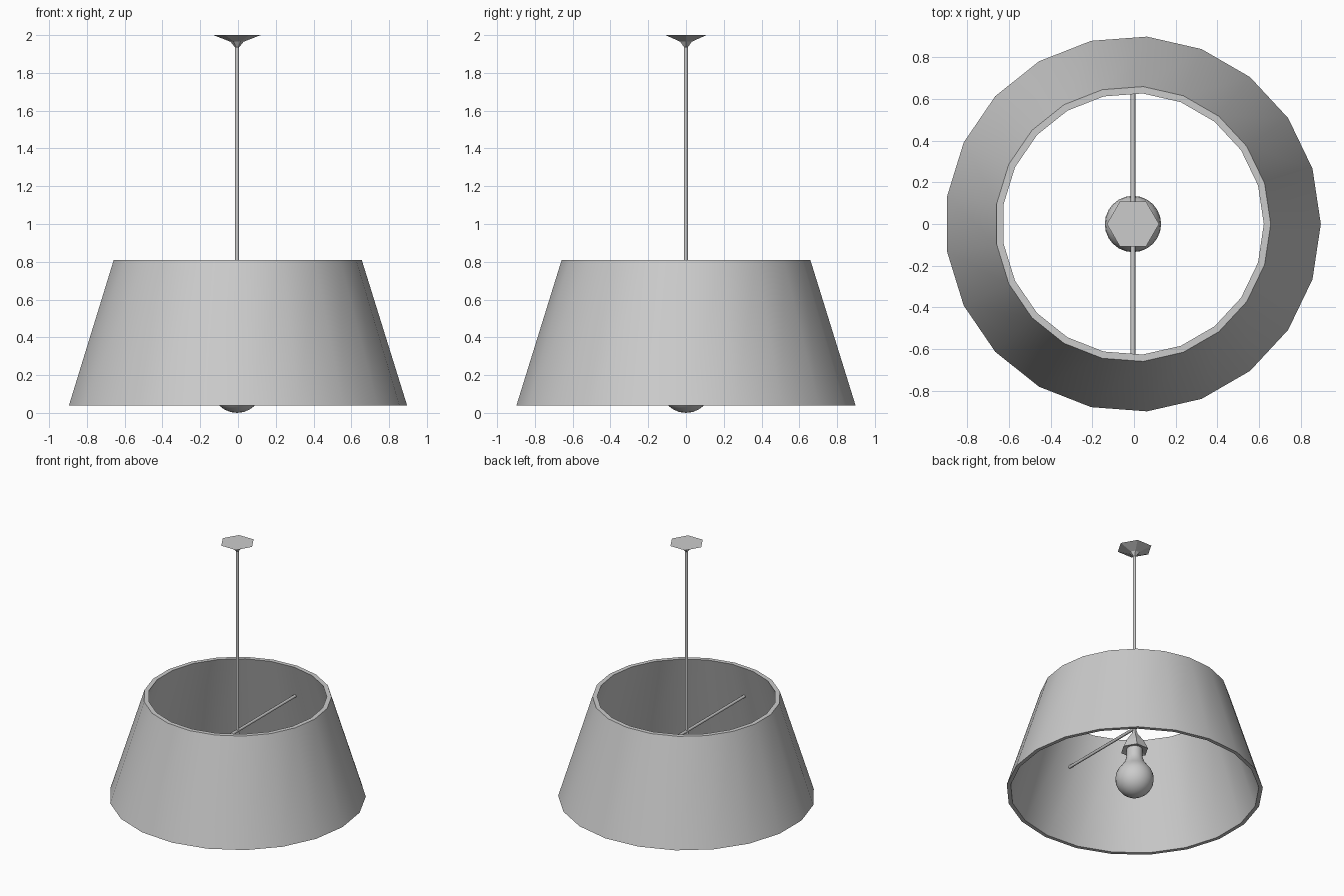
import bpy, bmesh, math

if "Cube" in bpy.data.objects:
    bpy.data.objects.remove(bpy.data.objects["Cube"])

CX = -0.005  # common axis of the lamp


def lathe(name, profile, sides, smooth=None, closed=False):
    """Spin (radius, z) points around the z axis; radius 0 makes a pole."""
    bm = bmesh.new()
    rings = []
    for r, z in profile:
        if r == 0:
            rings.append([bm.verts.new((0, 0, z))] * sides)
        else:
            rings.append([bm.verts.new((r * math.cos(2 * math.pi * i / sides),
                                        r * math.sin(2 * math.pi * i / sides), z))
                          for i in range(sides)])
    pairs = list(zip(rings, rings[1:]))
    if closed:
        pairs.append((rings[-1], rings[0]))
    for a, b in pairs:
        for i in range(sides):
            j = (i + 1) % sides
            quad = list(dict.fromkeys((a[i], a[j], b[j], b[i])))
            bm.faces.new(quad)
    if not closed:
        for ring in (rings[0], rings[-1]):
            if ring[0] is not ring[1]:
                bm.faces.new(ring)
    bmesh.ops.recalc_face_normals(bm, faces=bm.faces)
    mesh = bpy.data.meshes.new(name)
    bm.to_mesh(mesh)
    bm.free()
    ob = bpy.data.objects.new(name, mesh)
    ob.location.x = CX
    bpy.context.collection.objects.link(ob)
    if smooth:
        bpy.ops.object.select_all(action='DESELECT')
        ob.select_set(True)
        bpy.context.view_layer.objects.active = ob
        bpy.ops.object.shade_smooth_by_angle(angle=math.radians(smooth))
    return ob


# Tapered shade with wall thickness, open at both ends
lathe("shade", [(0.9, 0.04), (0.66, 0.81), (0.627, 0.81), (0.872, 0.04)],
      21, smooth=35, closed=True)

# Hexagonal ceiling canopy
lathe("ceiling_canopy", [(0.011, 1.935), (0.035, 1.965), (0.125, 2.0)], 6)

# Hanging rod
lathe("hanging_rod", [(0.011, 0.53), (0.011, 1.95)], 8, smooth=50)

# Cross bar carrying the shade
bar = lathe("cross_bar", [(0.011, -0.73), (0.011, 0.73)], 8, smooth=50)
bar.rotation_euler.x = math.radians(90)
bar.location.z = 0.545

# Hexagonal bulb socket, hollow underneath
lathe("socket", [(0.011, 0.54), (0.022, 0.5), (0.07, 0.43), (0.1, 0.365),
                 (0.06, 0.375)], 6)

# Light bulb: round globe blending into a neck
R = 0.135
globe = [(R * math.sin(math.radians(a)), R - R * math.cos(math.radians(a)))
         for a in range(15, 136, 15)]
lathe("bulb", [(0, 0)] + globe + [(0.068, 0.27), (0.057, 0.31), (0.055, 0.4)],
      24, smooth=40)
